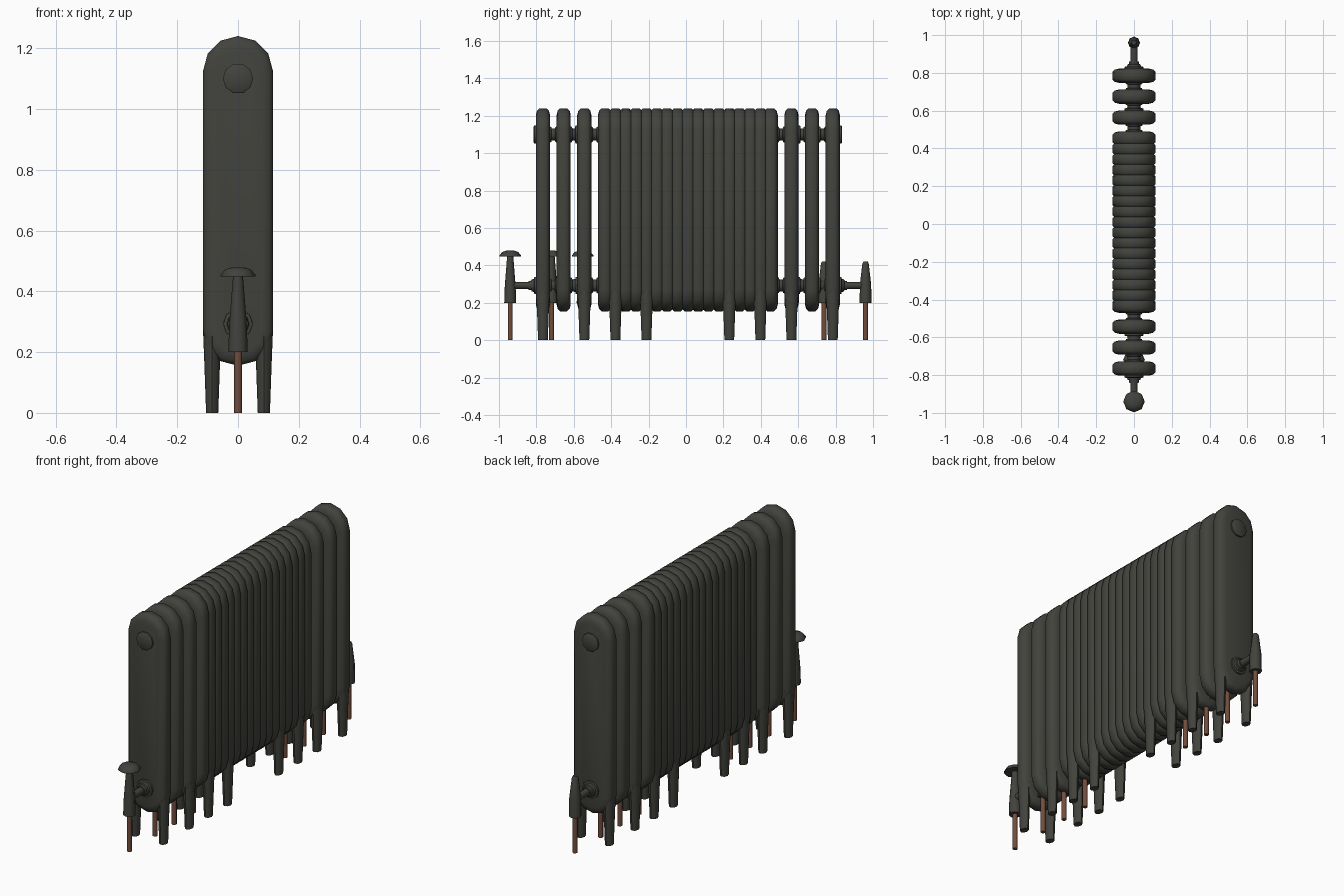
import bpy, bmesh, math
from mathutils import Vector

if "Cube" in bpy.data.objects:
    bpy.data.objects.remove(bpy.data.objects["Cube"])

def material(name, col):
    m = bpy.data.materials.new(name)
    m.diffuse_color = (*col, 1)
    m.use_nodes = True
    m.node_tree.nodes["Principled BSDF"].inputs["Base Color"].default_value = m.diffuse_color
    return m

IRON = material("dark iron", (0.055, 0.055, 0.047))
COPPER = material("copper", (0.17, 0.075, 0.045))
MID, PITCH = 0.01, 0.1107      # middle of the row and section spacing
Z_TOP, Z_LOW = 1.10, 0.293     # heights of the two hubs

def skin(name, rings, mat, angle=40):
    """Join rings of points with quads and cap both ends."""
    bm = bmesh.new()
    loops = [[bm.verts.new(p) for p in r] for r in rings]
    n = len(loops[0])
    for a, b in zip(loops, loops[1:]):
        for i in range(n):
            j = (i + 1) % n
            bm.faces.new((a[i], a[j], b[j], b[i]))
    bm.faces.new(loops[0][::-1])
    bm.faces.new(loops[-1])
    bmesh.ops.recalc_face_normals(bm, faces=bm.faces)
    me = bpy.data.meshes.new(name)
    bm.to_mesh(me)
    bm.free()
    me.materials.append(mat)
    ob = bpy.data.objects.new(name, me)
    bpy.context.collection.objects.link(ob)
    bpy.context.view_layer.objects.active = ob
    for o in bpy.context.selected_objects:
        o.select_set(False)
    ob.select_set(True)
    bpy.ops.object.shade_smooth_by_angle(angle=math.radians(angle))
    return ob

def upright(name, x, y, profile, mat, n=8):
    """Turned part about a vertical axis; profile is (z, radius x, radius y)."""
    rings = [[(x + rx * math.cos(2 * math.pi * i / n), y + ry * math.sin(2 * math.pi * i / n), z)
              for i in range(n)] for z, rx, ry in profile]
    return skin(name, rings, mat, 50)

def along(name, z, profile, mat, n=10):
    """Turned part about a y axis; profile is (y, radius)."""
    rings = [[(r * math.cos(2 * math.pi * i / n), y, z + r * math.sin(2 * math.pi * i / n))
              for i in range(n)] for y, r in profile]
    return skin(name, rings, mat, 50)

def capsule(y, r):
    top = [(r * math.cos(math.pi * i / 6), y, 1.125 + r * math.sin(math.pi * i / 6)) for i in range(7)]
    low = [(-r * math.cos(math.pi * i / 6), y, 0.27 - r * math.sin(math.pi * i / 6)) for i in range(7)]
    return top + low

# four overlapping radiators, given by half their length in section steps
spans = [7, 5, 3.5, 2]

# rounded sections (shared positions are built once)
steps = sorted({-s + i for s in spans for i in range(int(2 * s) + 1)})
for k in steps:
    y = MID + k * PITCH
    skin("section", [capsule(y + d, r) for d, r in
                     ((-0.038, 0.078), (-0.032, 0.102), (-0.019, 0.115),
                      (0.019, 0.115), (0.032, 0.102), (0.038, 0.078))], IRON, 60)

# waisted connectors between the sections
for k in range(-7, 7):
    y = MID + (k + 0.5) * PITCH
    for z in (Z_TOP, Z_LOW):
        along("connector", z, [(y - 0.025, 0.046), (y - 0.011, 0.043), (y - 0.009, 0.034),
                               (y + 0.009, 0.034), (y + 0.011, 0.043), (y + 0.025, 0.046)], IRON)

for s in spans:
    for side in (-1, 1):
        end = MID + side * s * PITCH       # centre of the end section
        # blank plug at the top, stepped bush at the bottom
        along("top_plug", Z_TOP, [(end + side * d, r) for d, r in
                                  ((0.02, 0.05), (0.046, 0.05), (0.050, 0.044))], IRON)
        along("low_bush", Z_LOW, [(end + side * d, r) for d, r in
                                  ((0.02, 0.05), (0.046, 0.048), (0.048, 0.037), (0.06, 0.034),
                                   (0.062, 0.027), (0.076, 0.025))], IRON)
        # feet
        for x in (-0.085, 0.085):
            upright("foot", x, end, [(0, 0.02, 0.026), (0.17, 0.026, 0.032),
                                     (0.27, 0.030, 0.036)], IRON)
        # valve, its branch and supply pipe
        v = end + side * 0.175
        along("valve_branch", Z_LOW, [(end + side * 0.05, 0.019), (v, 0.019)], IRON, 8)
        if side < 0:
            body = [(0.2, 0.032), (0.29, 0.029), (0.455, 0.016)]
            upright("valve_knob", 0, v, [(0.448, 0.057, 0.057), (0.455, 0.057, 0.057),
                                         (0.472, 0.042, 0.042), (0.479, 0.02, 0.02)], IRON)
        else:
            body = [(0.2, 0.032), (0.30, 0.030), (0.41, 0.017), (0.42, 0.012)]
        upright("valve_body", 0, v, [(z, r, r) for z, r in body], IRON)
        upright("supply_pipe", 0, v, [(0, 0.013, 0.013), (0.21, 0.013, 0.013)], COPPER)
